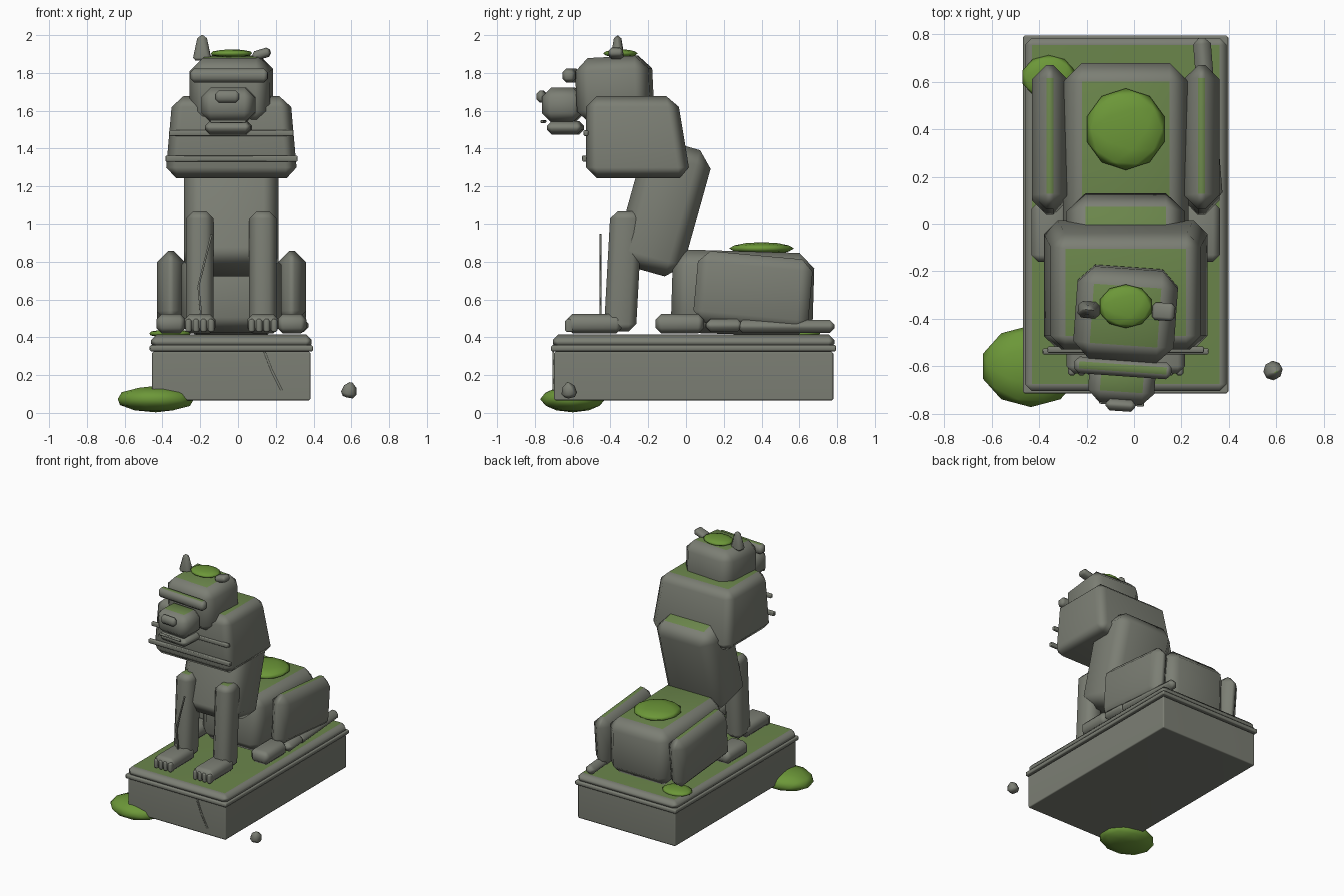
import bpy, bmesh, math
from mathutils import Vector, Matrix, Euler

if "Cube" in bpy.data.objects:
    bpy.data.objects.remove(bpy.data.objects["Cube"])

CX = -0.035  # centre line of the statue


def material(name, rgb):
    m = bpy.data.materials.new(name)
    m.diffuse_color = (*rgb, 1)
    m.use_nodes = True
    m.node_tree.nodes["Principled BSDF"].inputs["Base Color"].default_value = m.diffuse_color
    return m


STONE = material("stone", (0.20, 0.21, 0.175))
FILM = material("moss_film", (0.145, 0.235, 0.07))
MOSS = material("moss_clump", (0.15, 0.31, 0.04))


def finish(bm, name, mats, weighted=True):
    me = bpy.data.meshes.new(name)
    bmesh.ops.recalc_face_normals(bm, faces=bm.faces)
    for f in bm.faces:
        f.smooth = True
    bm.to_mesh(me)
    bm.free()
    for m in mats:
        me.materials.append(m)
    ob = bpy.data.objects.new(name, me)
    bpy.context.collection.objects.link(ob)
    if weighted:
        ob.modifiers.new("flat_faces", 'WEIGHTED_NORMAL')
    return ob


def block(name, loc, size, bevel=0.0, rot=(0, 0, 0), taper=(1, 1), shift=(0, 0), mossy=False):
    """Chamfered block; the top is scaled by taper and moved by shift. Level faces can carry moss."""
    bm = bmesh.new()
    bmesh.ops.create_cube(bm, size=1)
    for v in bm.verts:
        top = v.co.z > 0
        v.co = Vector(a * b for a, b in zip(v.co, size))
        if top:
            v.co.x = v.co.x * taper[0] + shift[0]
            v.co.y = v.co.y * taper[1] + shift[1]
    if bevel:
        bmesh.ops.bevel(bm, geom=bm.edges[:], offset=bevel, segments=1,
                        affect='EDGES', clamp_overlap=True)
    bmesh.ops.transform(bm, matrix=Matrix.Translation(loc) @ Euler(rot).to_matrix().to_4x4(),
                        verts=bm.verts)
    bm.normal_update()
    if mossy:
        for f in bm.faces:
            if f.normal.z > 0.9:
                f.material_index = 1
    return finish(bm, name, [STONE, FILM])


def clump(name, loc, radii):
    bm = bmesh.new()
    bmesh.ops.create_icosphere(bm, subdivisions=2, radius=1)
    for v in bm.verts:
        v.co = Vector(c + p * r for c, p, r in zip(loc, v.co, radii))
    finish(bm, name, [MOSS], weighted=False)


def crack(name, points, y):
    """Thin raised line on a front face through (x, z) points."""
    for i, ((x0, z0), (x1, z1)) in enumerate(zip(points, points[1:])):
        block(f"{name}_{i + 1}", ((x0 + x1) / 2, y, (z0 + z1) / 2),
              (0.01, 0.009, math.hypot(x1 - x0, z1 - z0)),
              rot=(0, math.atan2(x1 - x0, z1 - z0), 0))


# Plinth
block("plinth_body", (CX, 0.04, 0.195), (0.84, 1.48, 0.26), 0.01)
block("plinth_lip", (CX, 0.04, 0.342), (0.865, 1.51, 0.034), 0.008)
block("plinth_top", (CX, 0.04, 0.375), (0.85, 1.49, 0.08), 0.03, mossy=True)
crack("plinth_crack", [(0.14, 0.325), (0.18, 0.22), (0.23, 0.12)], -0.702)

# Body
block("rump", (CX, 0.30, 0.635), (0.53, 0.75, 0.44), 0.08, rot=(-0.03, 0, 0), mossy=True)
block("torso", (CX, -0.12, 1.085), (0.50, 0.37, 0.695), 0.08, rot=(-0.272, 0, 0), mossy=True)
block("mane", (CX, -0.2525, 1.46), (0.70, 0.555, 0.435), 0.058,
      taper=(0.89, 0.87), shift=(0, -0.036), mossy=True)
block("mane_band_low", (CX, -0.537, 1.347), (0.70, 0.026, 0.032), 0.005)
block("mane_band_high", (CX, -0.53, 1.482), (0.66, 0.026, 0.03), 0.005)

# Limbs, mirrored on the centre line
for side, s in (("left", -1), ("right", 1)):
    block(f"{side}_thigh", (CX + s * 0.32, 0.355, 0.645), (0.15, 0.61, 0.38), 0.06,
          rot=(-0.09, 0, 0), mossy=True)
    block(f"{side}_hind_paw", (CX + s * 0.32, -0.033, 0.472), (0.155, 0.255, 0.105), 0.03)
    fx = CX + s * 0.167
    block(f"{side}_front_leg", (fx, -0.35, 0.75), (0.145, 0.17, 0.64), 0.04,
          shift=(0, 0.035), mossy=True)
    block(f"{side}_front_paw", (fx, -0.485, 0.472), (0.165, 0.29, 0.105), 0.03)
    for k in (-1.5, -0.5, 0.5, 1.5):
        block(f"{side}_toe", (fx + k * 0.04, -0.617, 0.462), (0.034, 0.045, 0.07), 0.01)
crack("leg_crack", [(-0.14, 0.945), (-0.21, 0.67), (-0.195, 0.52)], -0.453)

# Tail lying beside the right haunch
block("tail_root", (0.325, 0.20, 0.462), (0.085, 0.19, 0.07), 0.025, rot=(0, 0, 0.08))
block("tail", (0.305, 0.53, 0.457), (0.075, 0.51, 0.07), 0.025, rot=(0, 0, 0.08))

# Head, turned slightly to the statue's side
YAW = -0.07
R = (0, 0, YAW)
block("head", (CX, -0.378, 1.71), (0.425, 0.39, 0.35), 0.07, rot=(0.05, 0, YAW), mossy=True)
block("brow", (-0.047, -0.607, 1.786), (0.41, 0.07, 0.072), 0.02, rot=R, mossy=True)
block("muzzle", (-0.05, -0.65, 1.63), (0.28, 0.215, 0.185), 0.05, rot=R, mossy=True)
block("nose", (-0.057, -0.764, 1.675), (0.125, 0.05, 0.065), 0.018, rot=R)
block("lower_jaw", (-0.05, -0.638, 1.51), (0.24, 0.185, 0.07), 0.025, rot=R)
block("mouth_line", (-0.052, -0.755, 1.543), (0.19, 0.018, 0.016), 0.004, rot=R)
block("left_ear", (-0.19, -0.362, 1.932), (0.10, 0.075, 0.135), 0.018, rot=R, taper=(0.45, 0.45))
block("right_ear_stub", (0.125, -0.37, 1.90), (0.095, 0.075, 0.05), 0.015, rot=(0, -0.3, YAW))

# Moss clumps
clump("moss_on_rump", (CX, 0.40, 0.87), (0.172, 0.172, 0.033))
clump("moss_on_head", (CX, -0.347, 1.903), (0.115, 0.092, 0.022))
clump("moss_on_plinth", (-0.36, 0.62, 0.42), (0.115, 0.092, 0.022))
clump("moss_at_base", (-0.435, -0.60, 0.073), (0.212, 0.172, 0.07))

# Broken chip beside the plinth
block("stone_chip", (0.59, -0.62, 0.122), (0.085, 0.085, 0.08), 0.022, rot=(0.2, 0.15, 0.5),
      taper=(0.7, 0.6), mossy=True)
